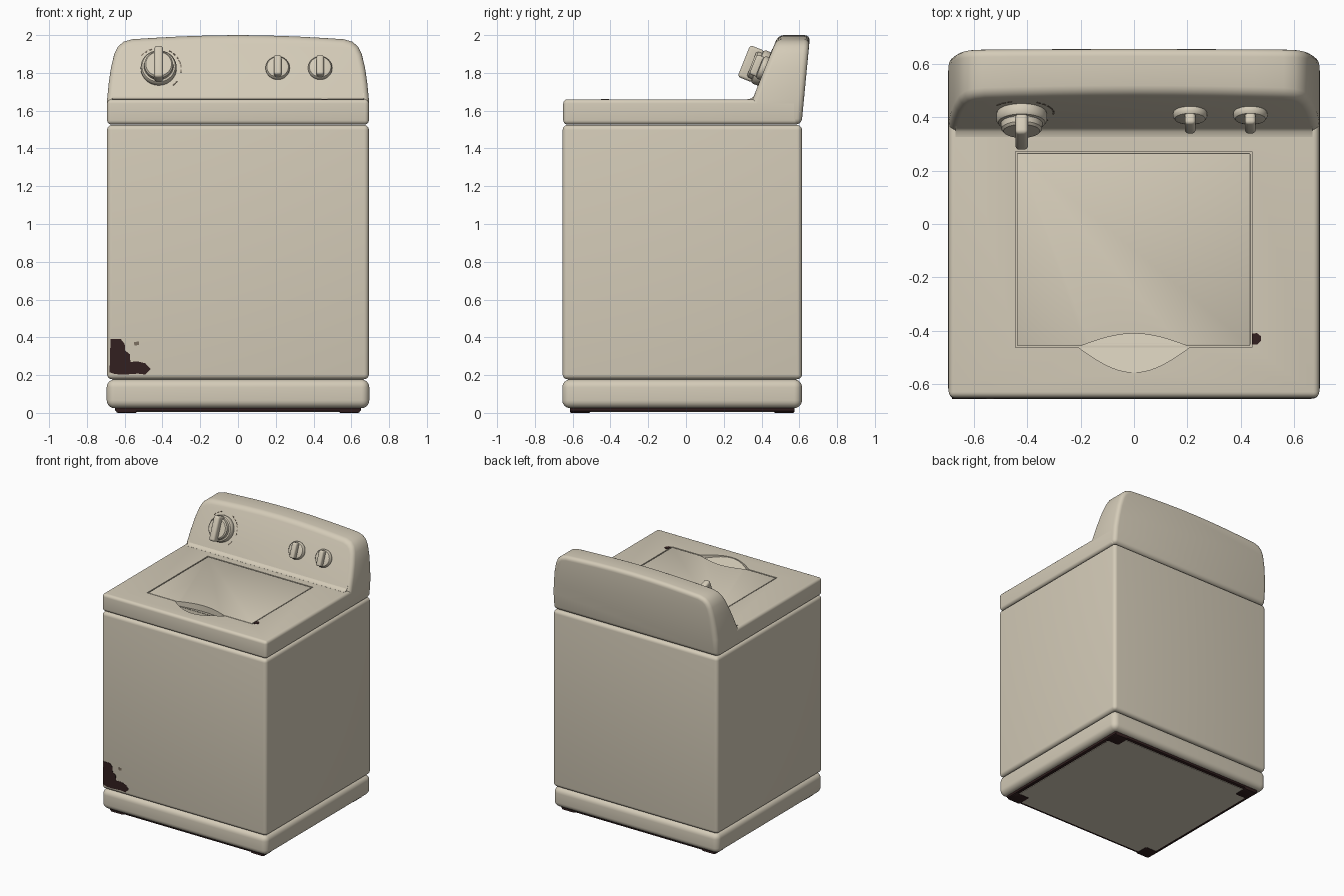
import bpy, bmesh, math
from mathutils import Matrix, Vector

if "Cube" in bpy.data.objects:
    bpy.data.objects.remove(bpy.data.objects["Cube"])


def material(name, rgb):
    m = bpy.data.materials.new(name)
    m.diffuse_color = (*rgb, 1)
    m.use_nodes = True
    m.node_tree.nodes["Principled BSDF"].inputs["Base Color"].default_value = m.diffuse_color
    return m


CREAM = material("cream enamel", (0.66, 0.60, 0.48))
RUST = material("dark rust", (0.032, 0.014, 0.014))
MARK = material("dial marking", (0.20, 0.16, 0.12))


def apply(o, kind, **props):
    m = o.modifiers.new(kind.lower(), kind)
    for k, v in props.items():
        setattr(m, k, v)
    bpy.ops.object.select_all(action='DESELECT')
    bpy.context.view_layer.objects.active = o
    o.select_set(True)
    bpy.ops.object.modifier_apply(modifier=m.name)


def smooth(o, angle=35):
    bpy.ops.object.select_all(action='DESELECT')
    bpy.context.view_layer.objects.active = o
    o.select_set(True)
    bpy.ops.object.shade_smooth_by_angle(angle=math.radians(angle))


def finish(name, bm, mat, bevel=0, segs=4):
    bmesh.ops.recalc_face_normals(bm, faces=bm.faces)
    me = bpy.data.meshes.new(name)
    bm.to_mesh(me)
    bm.free()
    o = bpy.data.objects.new(name, me)
    bpy.context.collection.objects.link(o)
    me.materials.append(mat)
    if bevel:
        apply(o, 'BEVEL', width=bevel, segments=segs, limit_method='ANGLE',
              angle_limit=math.radians(50), use_clamp_overlap=False)
    smooth(o)
    return o


def box(name, lo, hi, mat, bevel=0, segs=4, frame=None):
    lo, hi = Vector(lo), Vector(hi)
    bm = bmesh.new()
    bmesh.ops.create_cube(bm, size=1)
    for v in bm.verts:
        v.co = (lo + hi) / 2 + v.co * (hi - lo)
    if frame:
        bm.transform(frame)
    return finish(name, bm, mat, bevel, segs)


def loft(name, a, b, mat, bevel=0):
    """Solid between two matching closed outlines."""
    bm = bmesh.new()
    va, vb = [bm.verts.new(p) for p in a], [bm.verts.new(p) for p in b]
    n = len(a)
    for i in range(n):
        j = (i + 1) % n
        bm.faces.new((va[i], va[j], vb[j], vb[i]))
    bm.faces.new(va)
    bm.faces.new(vb)
    return finish(name, bm, mat, bevel)


def turned(name, profile, frame, mat, sides=40):
    """Solid of revolution about local z, profile of (radius, height)."""
    bm = bmesh.new()
    rings = [[bm.verts.new((r * math.cos(2 * math.pi * i / sides),
                            r * math.sin(2 * math.pi * i / sides), h))
              for i in range(sides)] for r, h in profile]
    for a, b in zip(rings, rings[1:]):
        for i in range(sides):
            j = (i + 1) % sides
            bm.faces.new((a[i], a[j], b[j], b[i]))
    bm.faces.new(rings[0])
    bm.faces.new(rings[-1])
    bm.transform(frame)
    return finish(name, bm, mat)


def cut(o, cutter, keep=False):
    apply(o, 'BOOLEAN', object=cutter, operation='DIFFERENCE', solver='EXACT')
    smooth(o)
    if not keep:
        bpy.data.objects.remove(cutter)


# Base: dark skirt, underside panel and corner feet
box("base_skirt", (-.65, -.615, .008), (.65, .575, .06), RUST, .006, 2)
box("underside_panel", (-.625, -.59, .004), (.625, .55, .02), CREAM)
for sx in (-1, 1):
    for y in (-.56, .52):
        box("foot", (sx * .59 - .055, y - .055, 0), (sx * .59 + .055, y + .055, .02), RUST, .008, 2)

# Plinth and cabinet
box("plinth", (-.695, -.655, .025), (.695, .614, .177), CREAM, .042, 6)
box("cabinet", (-.693, -.653, .178), (.693, .614, 1.524), CREAM, .026, 5)

# Top deck with a lid opening and a scooped finger recess
deck = box("top_deck", (-.693, -.65, 1.527), (.693, .595, 1.66), CREAM, .022, 5)
cut(deck, box("cutter", (-.444, -.461, 1.625), (.441, .271, 1.75), CREAM))
lid = box("lid", (-.438, -.455, 1.62), (.435, .265, 1.66), CREAM, .004, 2)
lens = []
for sgn, depth in ((-1, .095), (1, .05)):
    for i in range(20):
        x = (-.21 + .021 * i) * -sgn
        lens.append((x, -.46 + sgn * depth * math.cos(math.pi * x / .42)))
scoop = loft("scoop_cutter", [(x, y, 1.655 - (y + .555) * .28) for x, y in lens],
             [(x, y, 1.75) for x, y in lens], CREAM)
cut(lid, scoop, keep=True)
cut(deck, scoop)


# Console: sloped front, leaning back, arched top
def front_y(z):
    return .352 + .4 * (z - 1.66)


def back_y(z):
    return .612 + .096 * (z - 1.53)


half = [(.693, 1.527), (.693, 1.66), (.684, 1.75), (.672, 1.83), (.655, 1.90), (.635, 1.94),
        (.605, 1.965), (.56, 1.978), (.45, 1.985), (.3, 1.993), (.15, 1.998)]
outline = half + [(0, 2.0)] + [(-x, z) for x, z in reversed(half)]
loft("console", [(x, front_y(z), z) for x, z in outline],
     [(x, back_y(z), z) for x, z in outline], CREAM, .03)

# Cove blending console into deck
cove = [(.325, 1.655), (.325, 1.6605), (.345, 1.664), (.358, 1.675), (.366, 1.694), (.38, 1.694), (.38, 1.655)]
loft("console_cove", [(-.668, y, z) for y, z in cove], [(.668, y, z) for y, z in cove], CREAM)

# Controls sit in a local frame: x right, y up the slope, z outward
up = Vector((0, .4, 1)).normalized()
out = Vector((1, 0, 0)).cross(up)


def panel_frame(x, z):
    m = Matrix((Vector((1, 0, 0)), up, out)).transposed().to_4x4()
    return Matrix.Translation((x, front_y(z), z)) @ m


dial = panel_frame(-.42, 1.82)
turned("timer_dial", [(.09, -.01), (.095, .008), (.095, .03), (.088, .04), (.078, .043),
                      (.076, .065), (.068, .074)], dial, CREAM)
box("timer_dial_grip", (-.024, -.09, .035), (.024, .09, .118), CREAM, .016, 4, dial)
for x in (.21, .435):
    f = panel_frame(x, 1.822)
    turned("small_knob", [(.06, -.01), (.064, .006), (.064, .016), (.057, .026), (.045, .03)], f, CREAM, 32)
    box("small_knob_grip", (-.02, -.056, .015), (.02, .056, .066), CREAM, .013, 4, f)

# Worn marks around the dial
for a in (-48, -40, -5, 8, 20, 32, 45, 58, 112, 124, 136):
    f = dial @ Matrix.Rotation(math.radians(a), 4, 'Z')
    box("dial_mark", (.116, -.008, -.002), (.122, .008, .002), MARK, 0, 1, f)

# Rust patches on the front and beside the lid
patch = [(-.675, .39), (-.62, .39), (-.6, .365), (-.597, .33), (-.572, .31), (-.57, .27), (-.53, .272),
         (-.49, .262), (-.463, .232), (-.49, .203), (-.53, .208), (-.6, .203), (-.65, .205), (-.68, .215)]
loft("front_rust", [(x, -.655, z) for x, z in patch], [(x, -.6465, z) for x, z in patch], RUST)
fleck = [(-.552, .375), (-.525, .378), (-.523, .36), (-.548, .356)]
loft("front_rust_fleck", [(x, -.6545, z) for x, z in fleck], [(x, -.65, z) for x, z in fleck], MARK)
spot = [(.441, -.45), (.462, -.45), (.475, -.437), (.475, -.42), (.46, -.408), (.441, -.41)]
loft("lid_rust", [(x, y, 1.655) for x, y in spot], [(x, y, 1.662) for x, y in spot], RUST)
